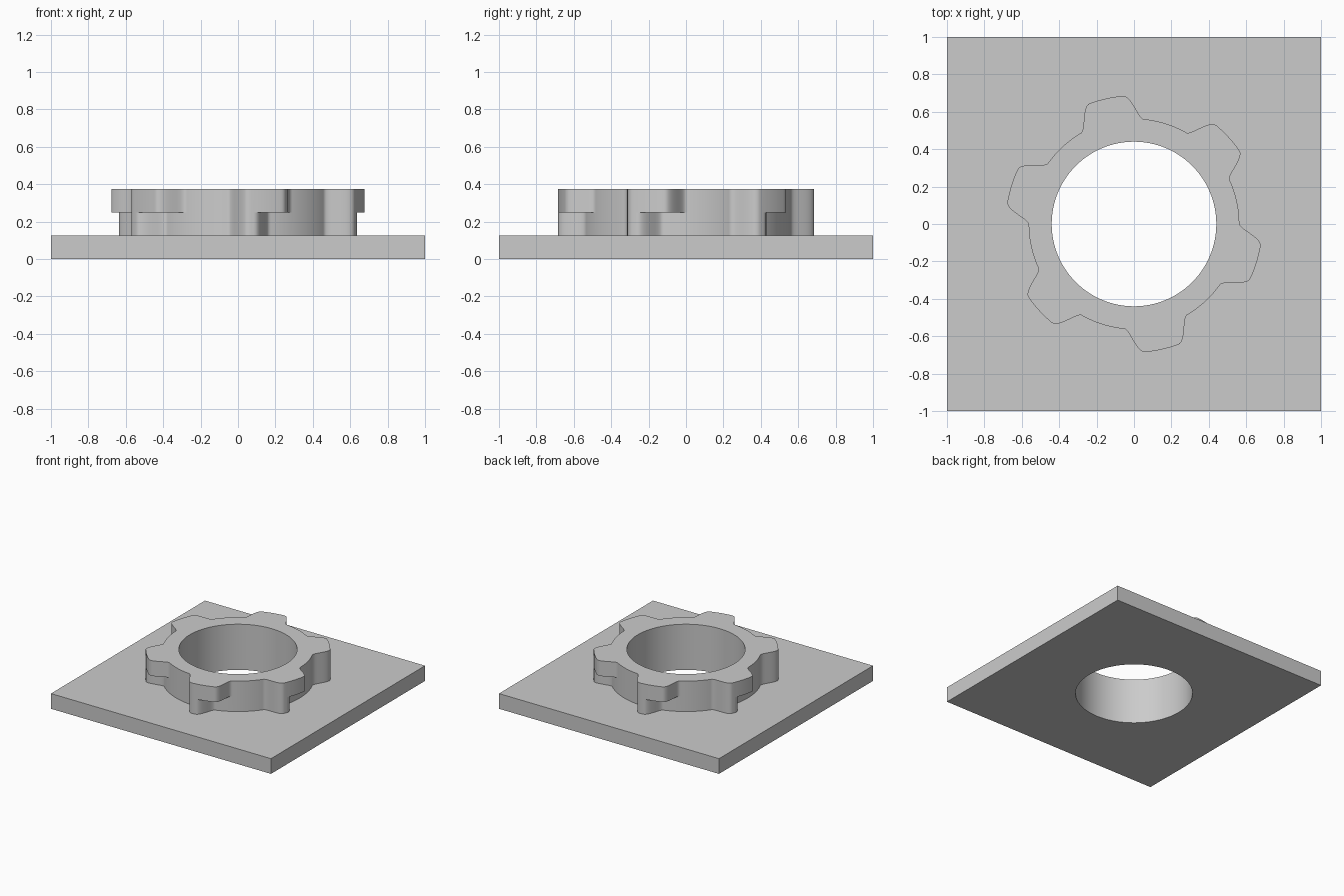
import bpy, bmesh, math

if "Cube" in bpy.data.objects:
    bpy.data.objects.remove(bpy.data.objects["Cube"])

N = 360                       # samples around the axis (one per degree)
BORE, ROOT, TIP = 0.44, 0.563, 0.687
Z_PLATE, Z_STEP, Z_TOP = 0.125, 0.25, 0.375
FLANK = 5.0                   # half width of a rounded lobe flank, degrees

grey = bpy.data.materials.new("grey")
grey.diffuse_color = (0.6, 0.6, 0.6, 1)
grey.use_nodes = True
grey.node_tree.nodes["Principled BSDF"].inputs["Base Color"].default_value = grey.diffuse_color


def smooth(x):
    t = min(max((x + FLANK) / (2 * FLANK), 0), 1)
    return t * t * (3 - 2 * t)


def lobed(width):
    """Radius of a six-lobed outline; every lobe starts at the same angle."""
    def radius(deg):
        a = (deg + 90.3 + 15) % 60 - 15
        return ROOT + (TIP - ROOT) * min(smooth(a), smooth(width - a))
    return radius


def square(deg):
    a = math.radians(deg)
    return 1 / max(abs(math.cos(a)), abs(math.sin(a)))


def bore(deg):
    return BORE


def loft(name, rings):
    """Bridge a chain of (radius function, height) rings."""
    bm = bmesh.new()
    loops = []
    for radius, z in rings:
        loop = []
        for i in range(N):
            d = i * 360 / N
            r, a = radius(d), math.radians(d)
            loop.append(bm.verts.new((r * math.cos(a), r * math.sin(a), z)))
        loops.append(loop)
    for lo, hi in zip(loops, loops[1:]):
        for i in range(N):
            j = (i + 1) % N
            bm.faces.new((lo[i], lo[j], hi[j], hi[i]))
    # merge where the two lobe outlines coincide
    bmesh.ops.remove_doubles(bm, verts=bm.verts, dist=1e-5)
    mesh = bpy.data.meshes.new(name)
    bm.to_mesh(mesh)
    bm.free()
    mesh.materials.append(grey)
    obj = bpy.data.objects.new(name, mesh)
    bpy.context.collection.objects.link(obj)
    bpy.ops.object.select_all(action='DESELECT')
    obj.select_set(True)
    bpy.context.view_layer.objects.active = obj
    bpy.ops.object.shade_smooth_by_angle(angle=math.radians(35))
    return obj


full_lobes = lobed(25.6)
half_lobes = lobed(12.8)

# square base plate with round bore
loft("base_plate", [(bore, Z_PLATE), (bore, 0), (square, 0),
                    (square, Z_PLATE), (half_lobes, Z_PLATE)])

# bayonet collar: short lobes below, full overhanging lobes above
loft("bayonet_collar", [(half_lobes, Z_PLATE), (half_lobes, Z_STEP),
                        (full_lobes, Z_STEP), (full_lobes, Z_TOP),
                        (bore, Z_TOP), (bore, Z_PLATE)])
